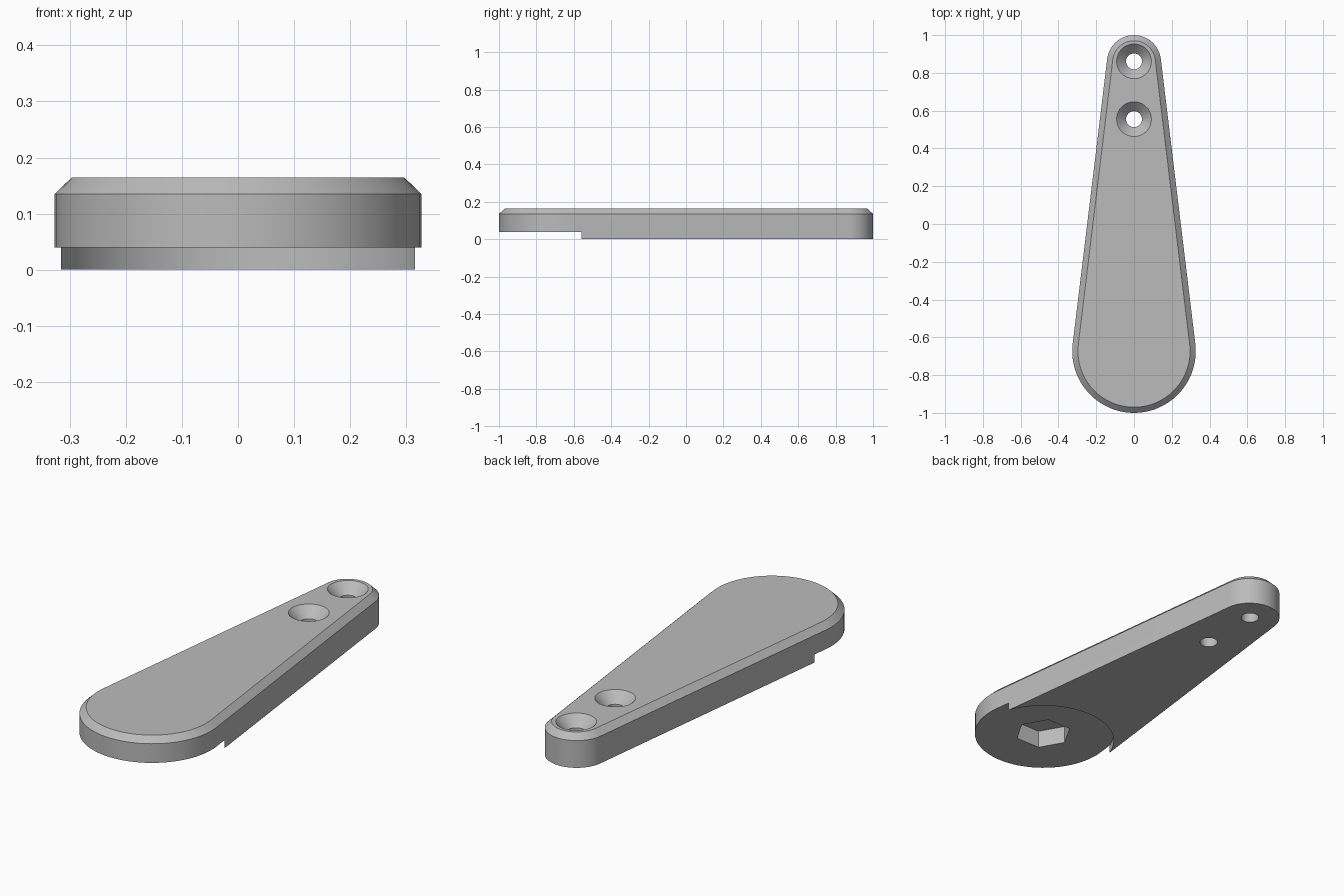
import bpy, bmesh
from math import sin, cos, asin, pi

cube = bpy.data.objects.get("Cube")
if cube:
    bpy.data.objects.remove(cube, do_unlink=True)

BIG_R, BIG_Y = 0.327, -0.673      # wide end
SMALL_R, SMALL_Y = 0.143, 0.857   # narrow end
TOP, SHOULDER, CHAMFER = 0.164, 0.135, 0.03
RECESS, SOCKET = 0.04, 0.128

grey = bpy.data.materials.new("plain grey")
grey.use_nodes = True
grey.diffuse_color = (0.5, 0.5, 0.5, 1)
grey.node_tree.nodes["Principled BSDF"].inputs["Base Color"].default_value = (0.5, 0.5, 0.5, 1)


def circle(y, r, n=64):
    return [(r * cos(2 * pi * i / n), y + r * sin(2 * pi * i / n)) for i in range(n)]


def teardrop(inset, n=40):
    """Two arcs joined by their common tangents, counter-clockwise."""
    tilt = asin((BIG_R - SMALL_R) / (SMALL_Y - BIG_Y))
    points = []
    for r, y, start, end in ((SMALL_R, SMALL_Y, tilt, pi - tilt),
                             (BIG_R, BIG_Y, pi - tilt, 2 * pi + tilt)):
        for i in range(n + 1):
            a = start + (end - start) * i / n
            points.append(((r - inset) * cos(a), y + (r - inset) * sin(a)))
    return points


def loft(name, sections):
    """Closed solid through (outline, height) sections, bottom to top."""
    bm = bmesh.new()
    rings = [[bm.verts.new((x, y, z)) for x, y in pts] for pts, z in sections]
    for low, high in zip(rings, rings[1:]):
        for i in range(len(low)):
            j = (i + 1) % len(low)
            bm.faces.new((low[i], low[j], high[j], high[i]))
    bm.faces.new(rings[0][::-1])
    bm.faces.new(rings[-1])
    mesh = bpy.data.meshes.new(name)
    bm.to_mesh(mesh)
    bm.free()
    mesh.materials.append(grey)
    obj = bpy.data.objects.new(name, mesh)
    bpy.context.collection.objects.link(obj)
    return obj


# Chamfered tapered body
body = loft("lever_arm", [(teardrop(0), 0), (teardrop(0), SHOULDER), (teardrop(CHAMFER), TOP)])

# Round underside recess and hexagonal socket
cutters = [
    loft("recess_cutter", [(circle(BIG_Y, 0.336, 96), -0.1), (circle(BIG_Y, 0.336, 96), RECESS)]),
    loft("hex_cutter", [(circle(BIG_Y, 0.133, 6), -0.1), (circle(BIG_Y, 0.133, 6), SOCKET)]),
]

# Countersunk screw holes
HOLE_R, SINK_R = 0.042, 0.092
for y in (0.861, 0.555):
    cutters.append(loft("screw_hole_cutter", [
        (circle(y, HOLE_R), -0.1),
        (circle(y, HOLE_R), TOP - (SINK_R - HOLE_R)),
        (circle(y, SINK_R), TOP),
        (circle(y, SINK_R + 0.01), TOP + 0.01)]))

bpy.ops.object.select_all(action="DESELECT")
bpy.context.view_layer.objects.active = body
body.select_set(True)
for cutter in cutters:
    cutter.hide_render = True
    mod = body.modifiers.new("cut", "BOOLEAN")
    mod.operation = "DIFFERENCE"
    mod.solver = "EXACT"
    mod.object = cutter
    bpy.ops.object.modifier_apply(modifier=mod.name)
    bpy.data.objects.remove(cutter, do_unlink=True)

bpy.ops.object.shade_smooth_by_angle(angle=pi / 6)
